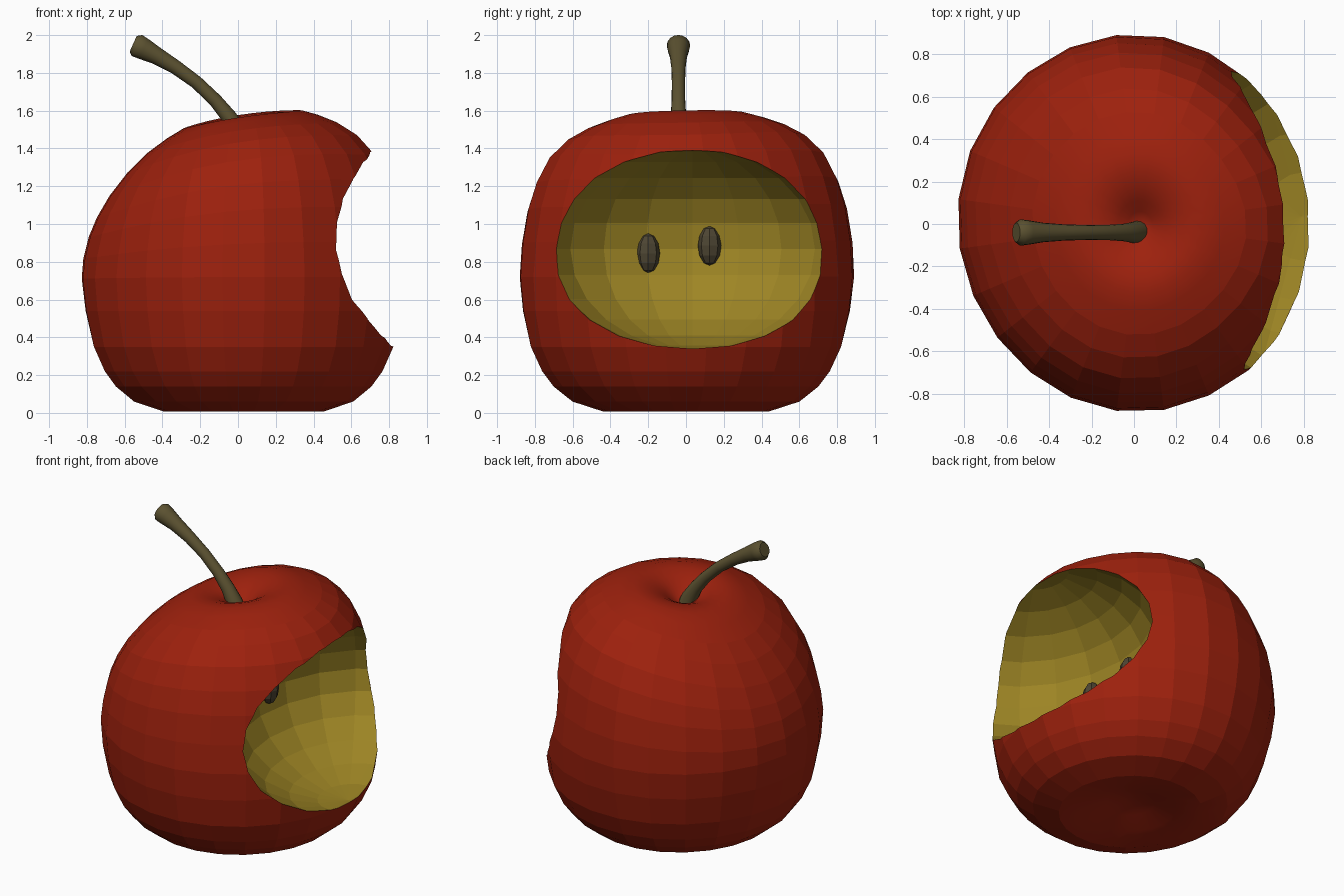
import bpy, bmesh, math
from mathutils import Matrix, Vector

if "Cube" in bpy.data.objects:
    bpy.data.objects.remove(bpy.data.objects["Cube"])


def material(name, rgb):
    m = bpy.data.materials.new(name)
    m.diffuse_color = (*rgb, 1)
    m.use_nodes = True
    m.node_tree.nodes["Principled BSDF"].inputs["Base Color"].default_value = m.diffuse_color
    return m


SKIN = material("red skin", (0.34, 0.015, 0.004))
FLESH = material("yellow flesh", (0.34, 0.235, 0.018))
STEM = material("brown stem", (0.105, 0.083, 0.03))
SEED = material("dark seed", (0.075, 0.06, 0.033))


def make_object(name, bm, *mats):
    bmesh.ops.recalc_face_normals(bm, faces=bm.faces[:])
    me = bpy.data.meshes.new(name)
    bm.to_mesh(me)
    bm.free()
    for m in mats:
        me.materials.append(m)
    ob = bpy.data.objects.new(name, me)
    bpy.context.collection.objects.link(ob)
    return ob


def skin_rings(bm, rings):
    """Bridge equal-length rings and cap both ends."""
    loops = [[bm.verts.new(p) for p in ring] for ring in rings]
    n = len(loops[0])
    for a, b in zip(loops, loops[1:]):
        for i in range(n):
            j = (i + 1) % n
            bm.faces.new((a[i], a[j], b[j], b[i]))
    bm.faces.new(loops[0])
    bm.faces.new(loops[-1])


def ellipsoid(name, center, size, segs, rings, *mats):
    bm = bmesh.new()
    mat = Matrix.Translation(center) @ Matrix.Diagonal((*size, 1))
    bmesh.ops.create_uvsphere(bm, u_segments=segs, v_segments=rings, radius=1, matrix=mat)
    return make_object(name, bm, *mats)


def clamp(v):
    return min(max(v, 0), 1)


# Apple body: lathed profile, crown leaning down to the left
PROFILE = [(0.03, 0.09), (0.15, 0.07), (0.28, 0.03), (0.44, 0.008), (0.60, 0.06),
           (0.70, 0.14), (0.76, 0.22), (0.82, 0.35), (0.868, 0.54), (0.892, 0.72), (0.885, 0.90),
           (0.855, 1.08), (0.81, 1.22), (0.74, 1.35), (0.64, 1.445), (0.53, 1.505), (0.42, 1.545),
           (0.33, 1.57), (0.25, 1.565), (0.18, 1.545), (0.11, 1.51), (0.06, 1.47), (0.02, 1.45)]
SEGS = 24


def body_point(r, z, i):
    a = 2 * math.pi * (i + 0.5) / SEGS
    # shoulders pinched along one diagonal and at the front right
    c = math.cos(a - math.radians(40))
    d = max(math.cos(a + math.radians(48)), 0)
    pinch = c ** 4 * (0.05 + 0.018 * c) + 0.05 * d ** 4
    r *= 1 - clamp((z - 0.35) / 0.5) * pinch
    x, y = 0.03 + 0.975 * r * math.cos(a), 1.01 * r * math.sin(a)
    bend = 0.25 if x < 0 else 0.17
    return x, y, z + clamp((z - 0.7) / 0.7) * (0.15 * x - bend * x * x + 0.02 * y)


bm = bmesh.new()
skin_rings(bm, [[body_point(r, z, i) for i in range(SEGS)] for r, z in PROFILE])
body = make_object("apple_body", bm, SKIN, FLESH)

# Bite: ellipsoid cut whose faces become flesh
cutter = ellipsoid("bite_cutter", (0.79, 0.035, 0.868), (0.67, 0.80, 0.53), 20, 12, SKIN, FLESH)
cutter.hide_render = True
for p in cutter.data.polygons:
    p.material_index = 1
mod = body.modifiers.new("bite", "BOOLEAN")
mod.operation = "DIFFERENCE"
mod.solver = "EXACT"
mod.object = cutter
bpy.context.view_layer.objects.active = body
bpy.ops.object.modifier_apply(modifier=mod.name)
bpy.data.objects.remove(cutter)

# Smooth dimples at top and bottom, facets elsewhere
for p in body.data.polygons:
    c = p.center
    p.use_smooth = p.material_index == 0 and math.hypot(c.x, c.y) < 0.5 and abs(c.z - 0.8) > 0.6

# Stem: curved tapered tube flaring to a rounded tip (x, z, radius)
PATH = [(0.03, 1.40, 0.06), (0.0, 1.49, 0.05), (-0.05, 1.57, 0.041), (-0.12, 1.655, 0.036),
        (-0.22, 1.75, 0.035), (-0.33, 1.83, 0.038), (-0.43, 1.89, 0.046),
        (-0.50, 1.927, 0.058), (-0.535, 1.945, 0.062), (-0.555, 1.954, 0.045)]
rings = []
for k, (x, z, r) in enumerate(PATH):
    a, b = PATH[max(k - 1, 0)], PATH[min(k + 1, len(PATH) - 1)]
    d = Vector((b[0] - a[0], 0, b[1] - a[1])).normalized()
    side, n = Vector((0, 1, 0)), Vector((d.z, 0, -d.x))
    rings.append([Vector((x, -0.04, z)) + r * (math.cos(t) * n + math.sin(t) * side)
                  for t in (2 * math.pi * i / 16 for i in range(16))])
bm = bmesh.new()
skin_rings(bm, rings)
stem = make_object("stem", bm, STEM)
for p in stem.data.polygons:
    p.use_smooth = len(p.vertices) == 4

# Seeds set in the bite wall
for name, loc in (("seed_front", (0.165, -0.20, 0.845)), ("seed_back", (0.145, 0.125, 0.885))):
    ellipsoid(name, loc, (0.06, 0.062, 0.105), 8, 6, SEED)
